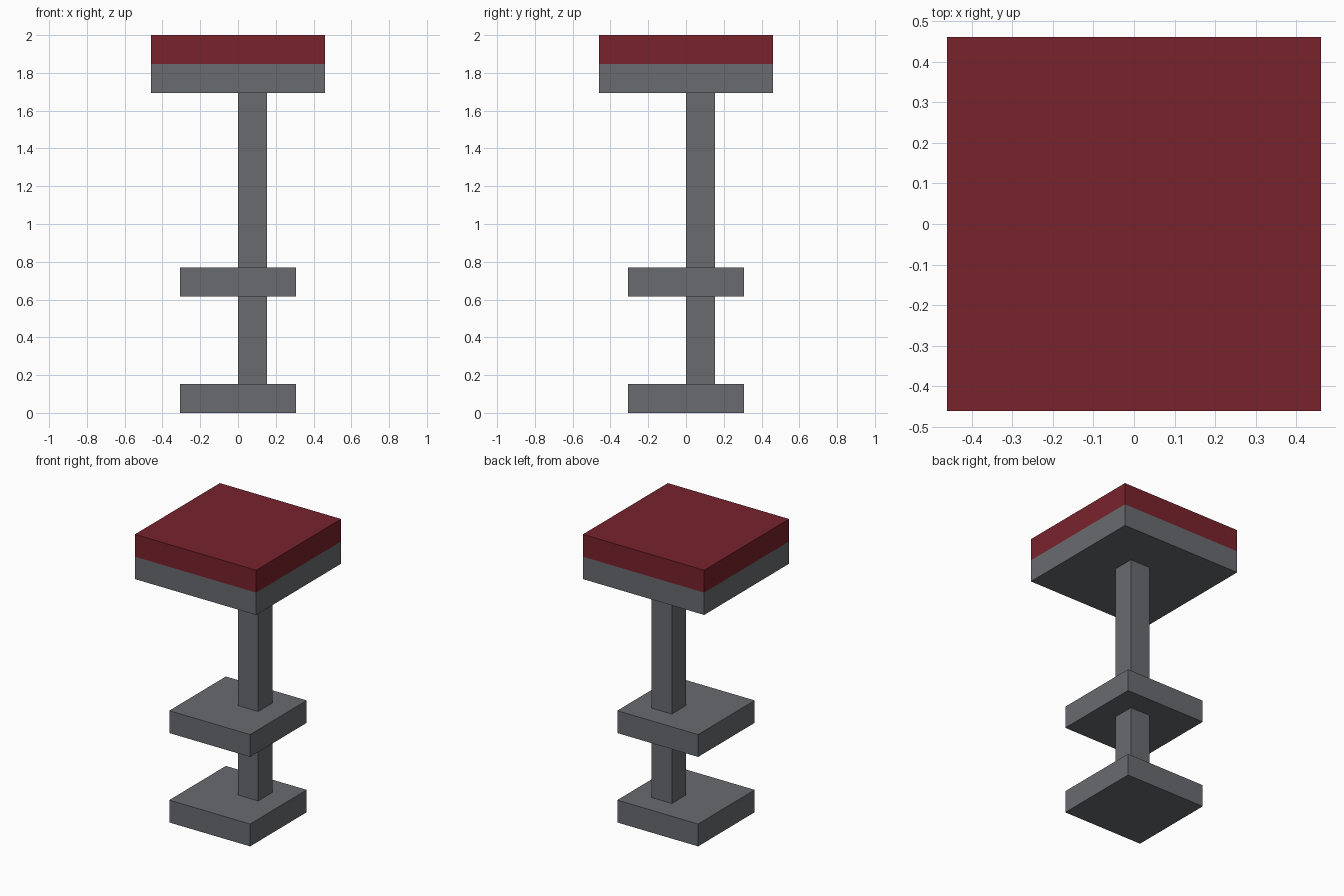
import bpy
from mathutils import Matrix, Vector
import bmesh

if "Cube" in bpy.data.objects:
    bpy.data.objects.remove(bpy.data.objects["Cube"])

U = 2 / 13  # grid unit: the stool is 13 blocks tall


def material(name, rgb):
    m = bpy.data.materials.new(name)
    m.diffuse_color = (*rgb, 1)
    m.use_nodes = True
    m.node_tree.nodes["Principled BSDF"].inputs["Base Color"].default_value = m.diffuse_color
    return m


grey = material("dark grey metal", (0.138, 0.147, 0.159))
red = material("deep red cushion", (0.188, 0.0168, 0.0252))


def box(name, lo, hi, mat):
    """Axis-aligned box between two corners given in grid units."""
    lo, hi = Vector(lo) * U, Vector(hi) * U
    bm = bmesh.new()
    bmesh.ops.create_cube(bm, size=1, matrix=Matrix.Translation((lo + hi) / 2)
                          @ Matrix.Diagonal((*(hi - lo), 1)))
    mesh = bpy.data.meshes.new(name)
    bm.to_mesh(mesh)
    bm.free()
    mesh.materials.append(mat)
    obj = bpy.data.objects.new(name, mesh)
    bpy.context.collection.objects.link(obj)


# Square plates: half width, bottom height, material
for name, half, z, mat in (("base", 2, 0, grey), ("footrest", 2, 4, grey),
                           ("seat_frame", 3, 11, grey), ("seat_cushion", 3, 12, red)):
    box(name, (-half, -half, z), (half, half, z + 1), mat)

# Post sections, set off-centre between the plates
for name, z0, z1 in (("lower_post", 1, 4), ("upper_post", 5, 11)):
    box(name, (0, 0, z0), (1, 1, z1), grey)
